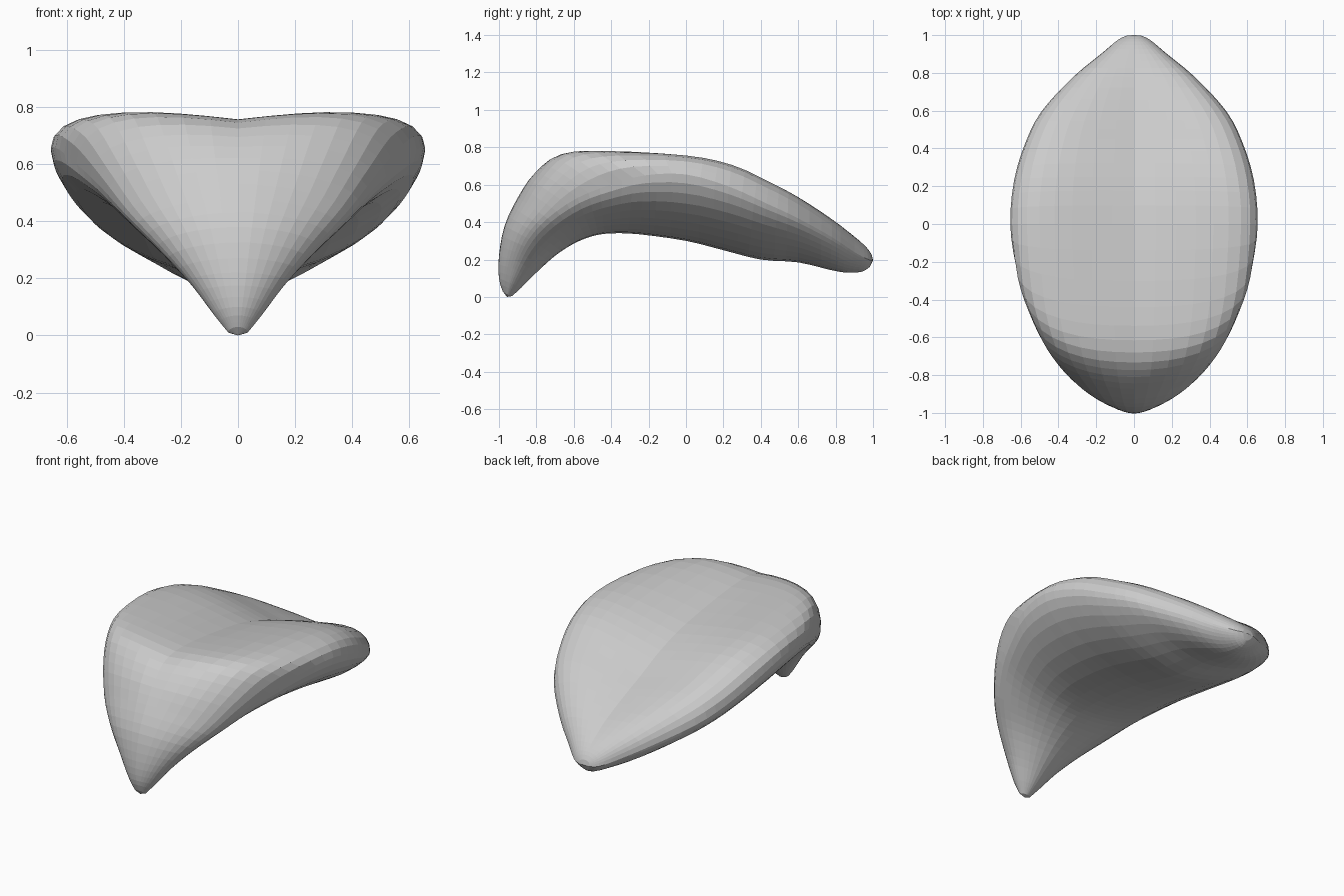
import bpy, bmesh, math

if "Cube" in bpy.data.objects:
    bpy.data.objects.remove(bpy.data.objects["Cube"])

# Stations along the bent leaf:
# top y,z | widest-edge y,z | underside y,z | half width | rim height
STATIONS = [
    (-.98, .03, -.955, .012, -.93, .005, .035, 0),
    (-1.0, .10, -.94, .075, -.88, .05, .085, 0),
    (-1.0, .22, -.90, .19, -.80, .13, .17, 0),
    (-.97, .38, -.84, .31, -.70, .22, .28, 0),
    (-.90, .53, -.74, .42, -.60, .285, .39, 0),
    (-.81, .66, -.58, .53, -.50, .325, .49, .02),
    (-.68, .745, -.40, .60, -.40, .34, .565, .045),
    (-.44, .75, -.22, .65, -.25, .335, .625, .05),
    (.0, .69, .0, .655, .0, .30, .655, .08),
    (.25, .62, .23, .59, .20, .25, .635, .1),
    (.45, .535, .43, .50, .40, .20, .575, .095),
    (.60, .475, .60, .42, .60, .185, .487, .075),
    (.78, .395, .78, .32, .77, .145, .32, .035),
    (.90, .32, .90, .24, .86, .13, .175, .01),
    (.965, .265, .975, .20, .94, .135, .085, 0),
    (.993, .225, .998, .195, .982, .16, .035, 0),
]
SIDES, STEPS = 36, 3


def catmull(p, q, r, s, t):
    return [.5 * (2 * b + (c - a) * t + (2 * a - 5 * b + 4 * c - d) * t * t
                  + (3 * b - a - 3 * c + d) * t ** 3)
            for a, b, c, d in zip(p, q, r, s)]


def ramp(v, v0, v1, a, b):
    t = max(0, min(1, (v - v0) / (v1 - v0)))
    return a + (b - a) * t


def section(st):
    """One closed ring: dished upper half with raised rims, rounded belly."""
    ty, tz, cy, cz, by, bz, w, rim = st
    top_pow = ramp(cy, -.75, -.2, 1.8, 2.6)
    low_pow = ramp(cy, .0, .45, 1.8, 1.6)
    ring = []
    for i in range(SIDES):
        a = 2 * math.pi * i / SIDES
        x = math.sin(a)
        u = min(abs(x), 1)
        if math.cos(a) >= -1e-9:
            f = (1 - u ** top_pow) ** (1 / top_pow)
            lift = 1.5 * u * math.sqrt(1 - u ** 4) * rim
            ring.append((x * w, cy + (ty - cy) * f, cz + (tz - cz) * f + lift))
        else:
            f = (1 - u ** low_pow) ** (1 / low_pow)
            ring.append((x * w, cy + (by - cy) * f, cz + (bz - cz) * f))
    return ring


# Smoothly interpolated loft through the stations
bm = bmesh.new()
padded = [STATIONS[0]] + STATIONS + [STATIONS[-1]]
dense = [catmull(*padded[i:i + 4], k / STEPS)
         for i in range(len(STATIONS) - 1) for k in range(STEPS)]
dense.append(STATIONS[-1])
rings = [[bm.verts.new(p) for p in section(s)] for s in dense]
for r0, r1 in zip(rings, rings[1:]):
    for i in range(SIDES):
        j = (i + 1) % SIDES
        bm.faces.new((r0[i], r0[j], r1[j], r1[i]))

# Rounded tips
for ring, tip in ((rings[0], (0, -.957, 0)), (rings[-1], (0, 1, .195))):
    v = bm.verts.new(tip)
    for i in range(SIDES):
        bm.faces.new((ring[i], ring[(i + 1) % SIDES], v))

bmesh.ops.recalc_face_normals(bm, faces=bm.faces)
mesh = bpy.data.meshes.new("curved_leaf_shell")
bm.to_mesh(mesh)
bm.free()
leaf = bpy.data.objects.new("curved_leaf_shell", mesh)
bpy.context.collection.objects.link(leaf)
